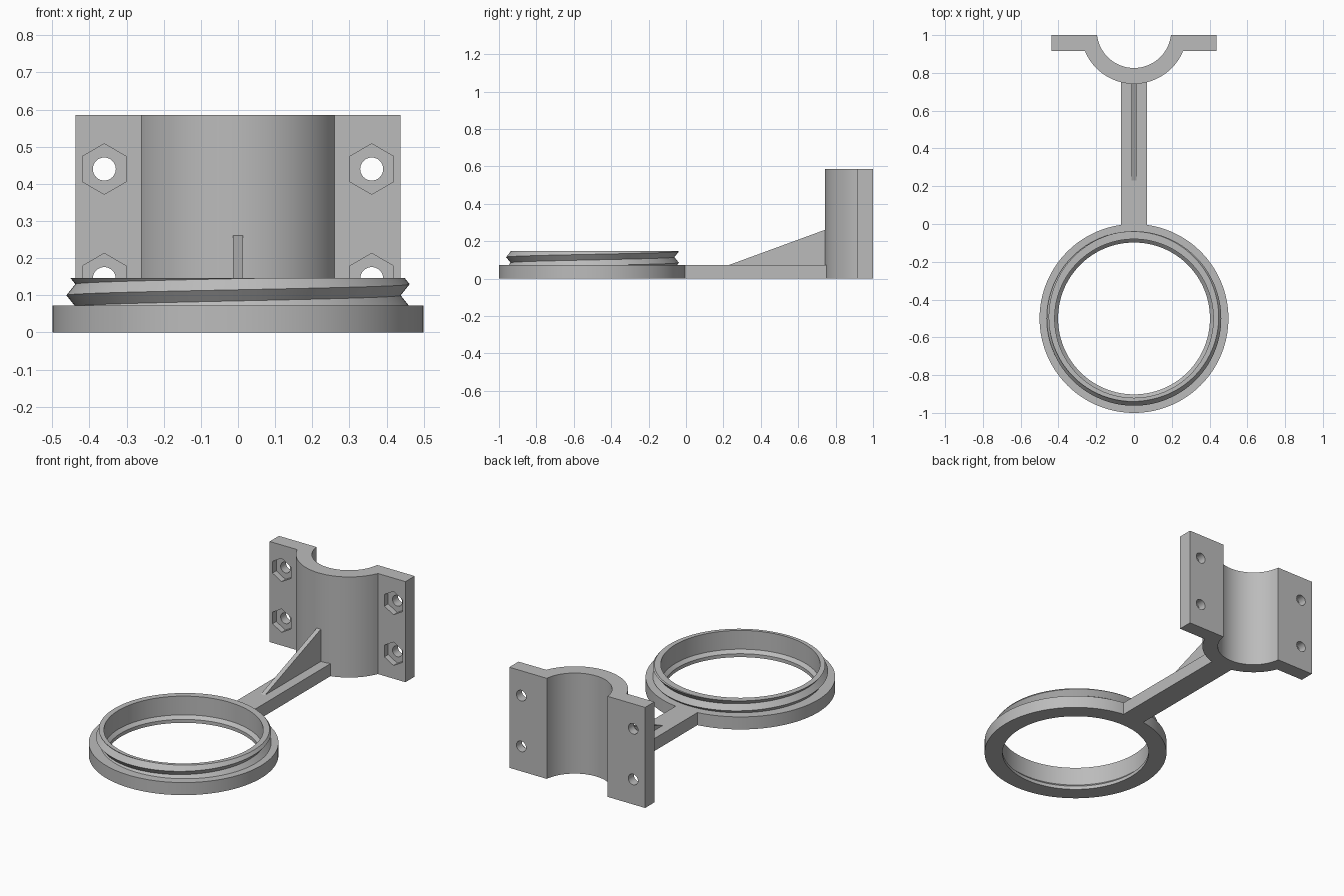
import bpy, bmesh, math
from mathutils import Matrix, Vector

cube = bpy.data.objects.get("Cube")
if cube:
    bpy.data.objects.remove(cube)

grey = bpy.data.materials.new("plain grey")
grey.use_nodes = True
grey.diffuse_color = (0.5, 0.5, 0.5, 1)
grey.node_tree.nodes["Principled BSDF"].inputs["Base Color"].default_value = (0.5, 0.5, 0.5, 1)


def finish(name, bm):
    bmesh.ops.recalc_face_normals(bm, faces=bm.faces)
    mesh = bpy.data.meshes.new(name)
    bm.to_mesh(mesh)
    bm.free()
    mesh.materials.append(grey)
    obj = bpy.data.objects.new(name, mesh)
    bpy.context.collection.objects.link(obj)
    return obj


def extrude(name, points, direction):
    """Closed solid from a flat outline pushed along a direction."""
    bm = bmesh.new()
    face = bm.faces.new([bm.verts.new(p) for p in points])
    new = bmesh.ops.extrude_face_region(bm, geom=[face])["geom"]
    verts = [v for v in new if isinstance(v, bmesh.types.BMVert)]
    bmesh.ops.translate(bm, verts=verts, vec=Vector(direction))
    return finish(name, bm)


def smooth(obj):
    bpy.ops.object.select_all(action='DESELECT')
    obj.select_set(True)
    bpy.context.view_layer.objects.active = obj
    bpy.ops.object.shade_smooth_by_angle(angle=math.radians(20))


# Threaded ring: the profile changes round the turn so the ridges climb
BASE, TOP, PITCH, STEPS = 0.073, 0.147, 0.06, 128


def ring_profile(turn):
    points = [(0.42, TOP), (0.42, 0.038), (0.402, 0.02), (0.402, 0),
              (0.5, 0), (0.5, BASE)]
    start = 0.01 + PITCH * turn
    for k in range(6):
        z = min(max(start + k * PITCH / 2, BASE), TOP)
        phase = ((z - start) / PITCH) % 1
        points.append((0.438 + 0.024 * abs(1 - 2 * phase), z))
    return points


bm = bmesh.new()
columns = []
for i in range(STEPS + 1):
    a = 2 * math.pi * i / STEPS
    columns.append([bm.verts.new((r * math.cos(a), r * math.sin(a) - 0.5, z))
                    for r, z in ring_profile(i / STEPS)])
for c, d in zip(columns, columns[1:]):
    for j in range(len(c)):
        k = (j + 1) % len(c)
        bm.faces.new((c[j], d[j], d[k], c[k]))
bmesh.ops.remove_doubles(bm, verts=bm.verts, dist=0.0002)
smooth(finish("threaded_ring", bm))

# Arm and its triangular rib
extrude("arm", [(-0.07, -0.03, 0), (0.07, -0.03, 0), (0.07, 0.76, 0), (-0.07, 0.76, 0)],
        (0, 0, BASE))
extrude("arm_rib", [(-0.013, 0.23, BASE - 0.002), (-0.013, 0.76, BASE - 0.002),
                    (-0.013, 0.76, 0.267), (-0.013, 0.23, BASE)], (0.026, 0, 0))

# Half-pipe clamp with two flanges
CY, HEIGHT, FLANGE = 1.023, 0.585, 0.915


def arc(radius, y_end, n=48):
    """Arc below the pipe centre, from left to right, ending at y_end."""
    a = math.asin((CY - y_end) / radius)
    angles = [math.pi + a + (math.pi - 2 * a) * i / n for i in range(n + 1)]
    return [(radius * math.cos(t), CY + radius * math.sin(t), 0) for t in angles]


outline = [(-0.437, 1, 0), (-0.437, FLANGE, 0)] + arc(0.281, FLANGE)
outline += [(0.437, FLANGE, 0), (0.437, 1, 0)] + arc(0.197, 1)[::-1]
clamp = extrude("pipe_clamp", outline, (0, 0, HEIGHT))


# Bolt holes and hexagonal nut pockets
def cutter(name, sides, radius, y0, y1):
    bm = bmesh.new()
    for x in (-0.36, 0.36):
        for z in (0.145, 0.44):
            place = (Matrix.Translation((x, (y0 + y1) / 2, z))
                     @ Matrix.Rotation(math.pi / 2, 4, 'X'))
            bmesh.ops.create_cone(bm, cap_ends=True, segments=sides, radius1=radius,
                                  radius2=radius, depth=y1 - y0, matrix=place)
    obj = finish(name, bm)
    obj.hide_render = True
    obj.hide_set(True)
    mod = clamp.modifiers.new(name, 'BOOLEAN')
    mod.object = obj
    mod.operation = 'DIFFERENCE'
    mod.solver = 'EXACT'
    return obj


cutters = [cutter("nut_pocket_cutter", 6, 0.068, 0.85, FLANGE + 0.035),
           cutter("bolt_hole_cutter", 32, 0.031, 0.8, 1.1)]

# Bake the cuts, then drop the helpers
bpy.context.view_layer.update()
graph = bpy.context.evaluated_depsgraph_get()
cut_mesh = bpy.data.meshes.new_from_object(clamp.evaluated_get(graph))
clamp.modifiers.clear()
clamp.data = cut_mesh
for obj in cutters:
    bpy.data.objects.remove(obj)
smooth(clamp)
